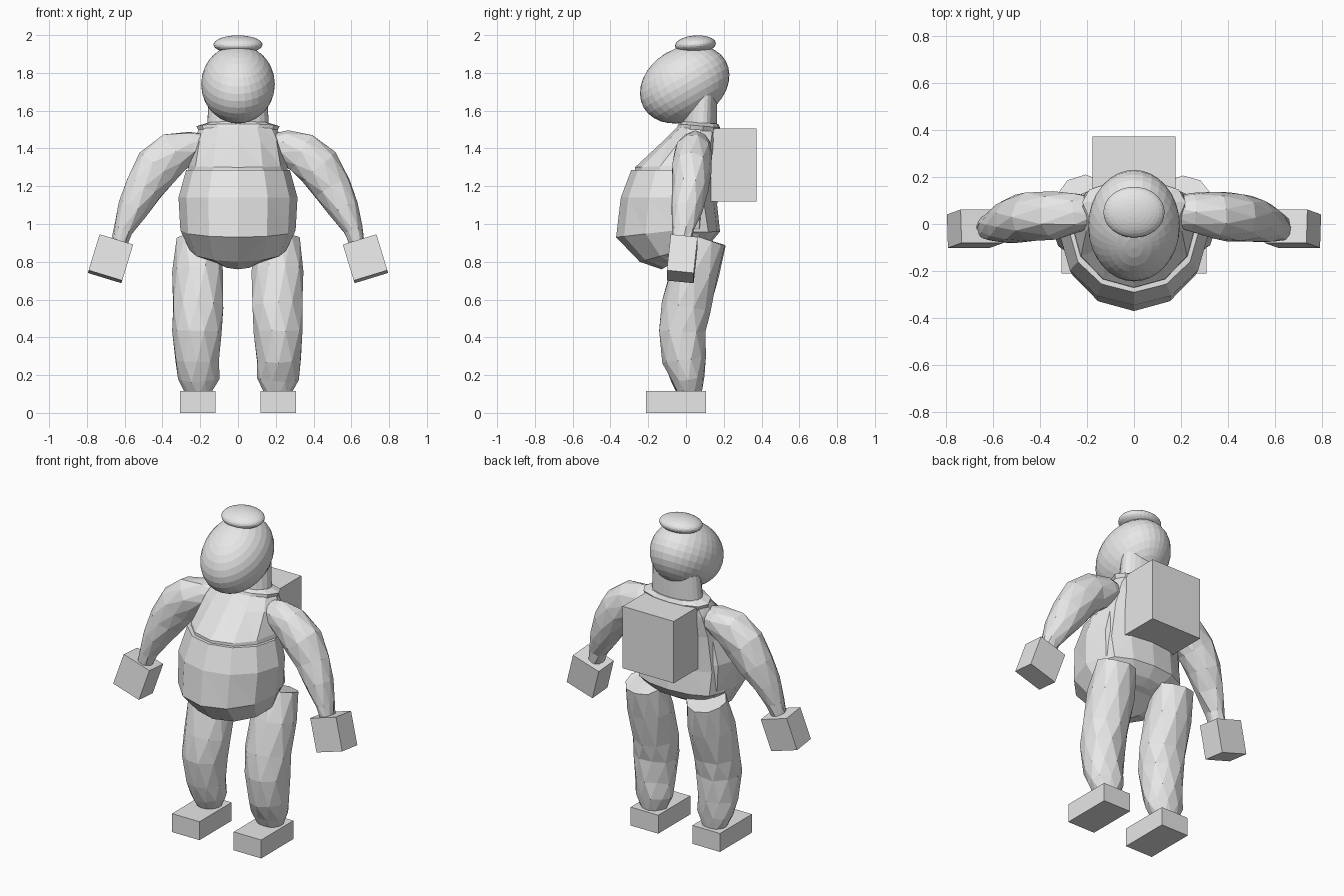
import bpy, bmesh, math, random
from mathutils import Vector, Matrix, Euler

random.seed(4)
default_cube = bpy.data.objects.get("Cube")
if default_cube:
    bpy.data.objects.remove(default_cube)

grey = bpy.data.materials.new("plain_grey")
grey.use_nodes = True
grey.diffuse_color = (0.8, 0.8, 0.8, 1)
grey.node_tree.nodes["Principled BSDF"].inputs["Base Color"].default_value = (0.8, 0.8, 0.8, 1)


def finish(name, bm):
    bmesh.ops.recalc_face_normals(bm, faces=bm.faces)
    mesh = bpy.data.meshes.new(name)
    bm.to_mesh(mesh)
    bm.free()
    mesh.materials.append(grey)
    obj = bpy.data.objects.new(name, mesh)
    bpy.context.collection.objects.link(obj)
    return obj


def skin(name, rings, triangulate=True):
    """Join rings of points into a closed, faceted skin."""
    bm = bmesh.new()
    loops = [[bm.verts.new(p) for p in ring] for ring in rings]
    n = len(loops[0])
    for a, b in zip(loops, loops[1:]):
        for i in range(n):
            j = (i + 1) % n
            bm.faces.new((a[i], a[j], b[j], b[i]))
    bm.faces.new(loops[0])
    bm.faces.new(loops[-1])
    if triangulate:
        bmesh.ops.triangulate(bm, faces=bm.faces)
    return finish(name, bm)


def body_ring(z_front, z_back, half_width, y_front, y_back, sides=12, square=0.7):
    """Cross-section with a rounded front and a flatter back."""
    mid = y_front + (y_back - y_front) * 0.6
    points = []
    for i in range(sides):
        a = 2 * math.pi * i / sides
        x, s = half_width * math.sin(a), -math.cos(a)
        if s > 0:
            y = mid + (y_back - mid) * s ** square
        else:
            y = mid + (mid - y_front) * s
        t = (y - y_front) / (y_back - y_front)
        points.append(Vector((x, y, z_front + (z_back - z_front) * t)))
    return points


def limb(name, path, side, sides=10, wobble=0.005):
    """Tube along (x, y, z, depth radius, width radius), mirrored by side."""
    centres = [Vector(p[:3]) for p in path]
    rings = []
    for k, p in enumerate(path):
        tangent = (centres[min(k + 1, len(path) - 1)] - centres[max(k - 1, 0)]).normalized()
        depth = (Vector((0, 1, 0)) - tangent * tangent.y).normalized()
        width = tangent.cross(depth)
        ring = []
        for i in range(sides):
            a = 2 * math.pi * (i + 0.5 * (k % 2)) / sides
            v = centres[k] + depth * p[3] * math.cos(a) + width * p[4] * math.sin(a)
            v += Vector([random.uniform(-wobble, wobble) for _ in range(3)])
            ring.append(Vector((v.x * side, v.y, v.z)))
        rings.append(ring)
    return skin(name, rings)


def box(name, centre, size, rotation=(0, 0, 0)):
    bm = bmesh.new()
    turn = Euler([math.radians(r) for r in rotation]).to_matrix().to_4x4()
    bmesh.ops.create_cube(bm, size=1, matrix=Matrix.Translation(centre) @ turn @ Matrix.Diagonal((*size, 1)))
    return finish(name, bm)


def ball(name, centre, radii, tilt):
    bm = bmesh.new()
    turn = Matrix.Rotation(math.radians(tilt), 4, "X")
    bmesh.ops.create_uvsphere(bm, u_segments=32, v_segments=16, radius=1,
                              matrix=Matrix.Translation(centre) @ turn @ Matrix.Diagonal((*radii, 1)))
    return finish(name, bm)


# Head, hair bun, neck and collar
ball("head", (0, -0.007, 1.74), (0.195, 0.25, 0.192), 30)
ball("hair_bun", (0, 0.05, 1.95), (0.13, 0.108, 0.048), 4)
skin("neck", [body_ring(1.48, 1.48, 0.165, -0.03, 0.165, 24, 1),
              body_ring(1.68, 1.68, 0.155, 0.0, 0.165, 24, 1)], False)
skin("collar", [body_ring(1.48, 1.47, 0.20, -0.06, 0.18),
                body_ring(1.53, 1.51, 0.22, -0.04, 0.18),
                body_ring(1.545, 1.53, 0.16, -0.02, 0.17)])

# Chest and back
skin("torso", [body_ring(*r) for r in (
    (1.52, 1.51, 0.20, -0.04, 0.175),
    (1.44, 1.45, 0.235, -0.12, 0.18),
    (1.30, 1.32, 0.26, -0.27, 0.175),
    (1.10, 1.10, 0.285, -0.28, 0.165),
    (0.95, 0.96, 0.28, -0.22, 0.18),
    (0.85, 0.90, 0.20, -0.15, 0.13),
    (0.80, 0.87, 0.10, -0.10, 0.08))])

# Overhanging belly with a small ledge at its top
skin("belly", [body_ring(*r) for r in (
    (1.285, 1.285, 0.275, -0.29, 0.14),
    (1.14, 1.14, 0.315, -0.345, 0.15),
    (0.93, 0.99, 0.305, -0.37, 0.15),
    (0.80, 0.90, 0.255, -0.245, 0.12),
    (0.76, 0.86, 0.12, -0.13, 0.05))])

# Backpack
box("backpack", (0, 0.245, 1.312), (0.352, 0.255, 0.386))

# Arms, hands, legs and feet
arm_path = [
    (0.16, 0.05, 1.42, 0.06, 0.055),
    (0.24, 0.05, 1.41, 0.085, 0.085),
    (0.34, 0.035, 1.375, 0.10, 0.115),
    (0.43, 0.03, 1.30, 0.105, 0.12),
    (0.50, 0.02, 1.19, 0.10, 0.105),
    (0.56, 0.0, 1.08, 0.085, 0.08),
    (0.61, -0.015, 0.97, 0.06, 0.05),
    (0.635, -0.02, 0.88, 0.045, 0.04)]
leg_path = [
    (0.21, 0.10, 0.92, 0.11, 0.12),
    (0.21, 0.05, 0.75, 0.13, 0.135),
    (0.21, 0.0, 0.56, 0.13, 0.135),
    (0.215, -0.02, 0.43, 0.125, 0.13),
    (0.215, -0.01, 0.28, 0.112, 0.12),
    (0.212, 0.01, 0.18, 0.09, 0.11),
    (0.21, 0.02, 0.10, 0.06, 0.07)]
for label, side in (("left", 1), ("right", -1)):
    limb(label + "_arm", arm_path, side)
    limb(label + "_leg", leg_path, side)
    box(label + "_hand", (0.675 * side, -0.02, 0.816), (0.186, 0.143, 0.20), (-6, -17 * side, 0))
    box(label + "_foot", (0.213 * side, -0.053, 0.0575), (0.19, 0.316, 0.115))
